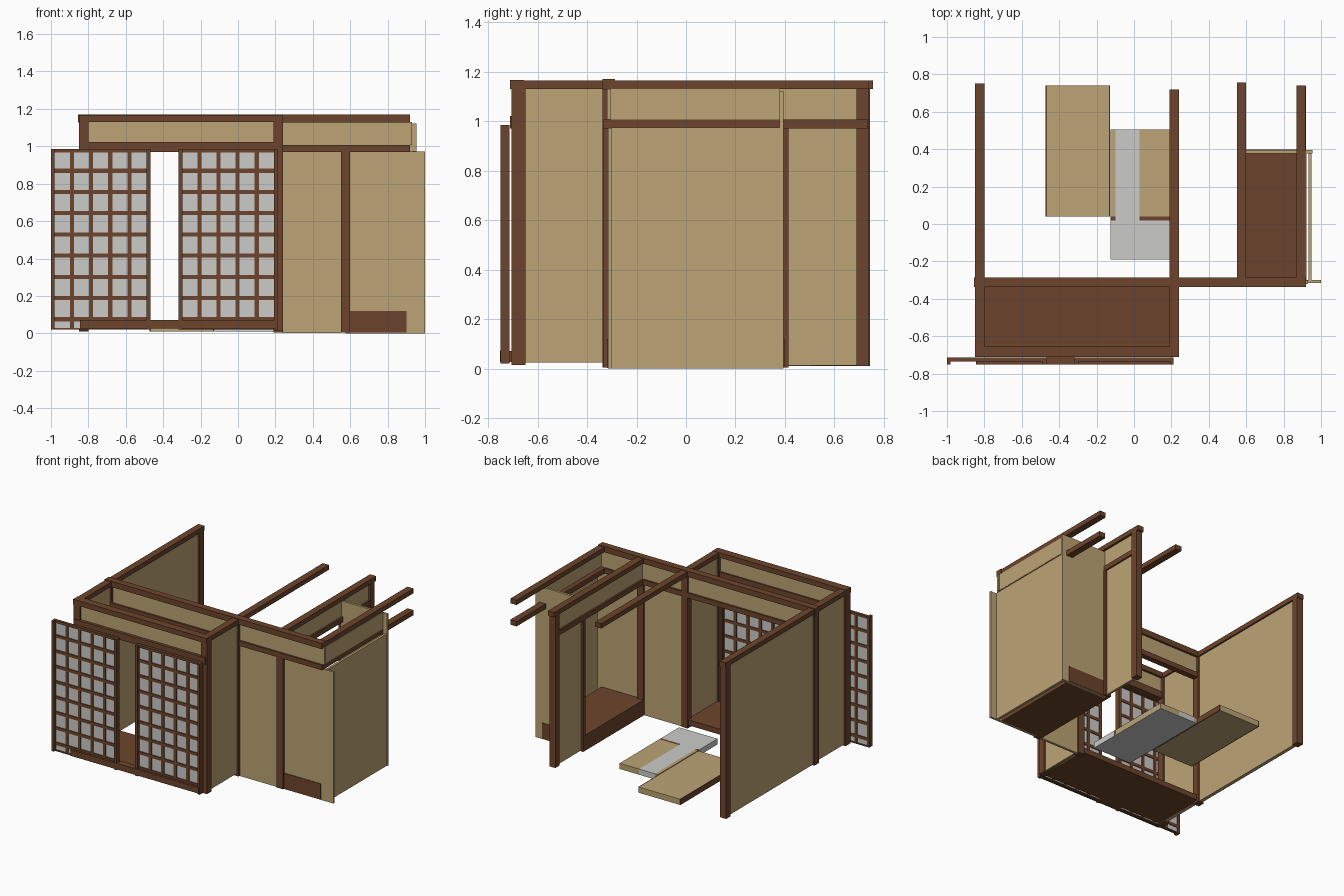
import bpy, bmesh

if "Cube" in bpy.data.objects:
    bpy.data.objects.remove(bpy.data.objects["Cube"])

def mat(name, rgb):
    m = bpy.data.materials.new(name)
    m.diffuse_color = (*rgb, 1)
    m.use_nodes = True
    m.node_tree.nodes["Principled BSDF"].inputs["Base Color"].default_value = m.diffuse_color
    return m

WOOD = mat("brown_wood", (0.152, 0.059, 0.025))
TAN = mat("tan_plaster", (0.503, 0.372, 0.178))
PAPER = mat("grey_paper", (0.6, 0.6, 0.59))

def boxes(name, material, *spans):
    """One object made of boxes, each given as x0, x1, y0, y1, z0, z1."""
    bm = bmesh.new()
    for x0, x1, y0, y1, z0, z1 in spans:
        res = bmesh.ops.create_cube(bm, size=1)
        for v in res["verts"]:
            v.co = ((x0 + x1) / 2 + v.co.x * (x1 - x0),
                    (y0 + y1) / 2 + v.co.y * (y1 - y0),
                    (z0 + z1) / 2 + v.co.z * (z1 - z0))
    me = bpy.data.meshes.new(name)
    bm.to_mesh(me)
    bm.free()
    me.materials.append(material)
    ob = bpy.data.objects.new(name, me)
    bpy.context.collection.objects.link(ob)
    return ob

TOP0, TOP1 = 1.13, 1.165      # top beams
RAIL0, RAIL1 = 0.97, 1.007    # door-height rails

# --- top beams
boxes("left_top_beam", WOOD, (-0.85, -0.80, -0.71, 0.75, TOP0, TOP1))
boxes("middle_top_beam", WOOD, (0.19, 0.24, -0.70, 0.72, TOP0, TOP1))
boxes("closet_top_beam", WOOD, (0.55, 0.60, -0.30, 0.757, TOP0, TOP1))
boxes("right_top_beam", WOOD, (0.868, 0.918, -0.31, 0.74, TOP0, TOP1))
boxes("cross_top_beam", WOOD, (-0.855, 0.92, -0.337, -0.287, TOP0 - 0.002, 1.17))
boxes("alcove_front_top_beam", WOOD, (-0.85, 0.24, -0.712, -0.655, TOP0, TOP1 + 0.002))

# --- door-height rails
boxes("alcove_front_rail", WOOD, (-0.84, 0.23, -0.712, -0.66, RAIL0, 1.022))
boxes("cross_rail", WOOD, (-0.80, 0.92, -0.333, -0.29, RAIL0, RAIL1))
boxes("closet_rail", WOOD, (0.555, 0.595, -0.30, 0.72, RAIL0, RAIL1))
boxes("right_rail", WOOD, (0.87, 0.92, -0.31, 0.737, RAIL0, RAIL1))

# --- posts
for name, x, y0, y1, z0, z1 in (
        ("left_back_post", -0.825, 0.695, 0.745, 0.01, TOP0),
        ("left_middle_post", -0.825, -0.337, -0.287, 0.01, TOP0),
        ("alcove_left_post", -0.825, -0.705, -0.65, 0.015, TOP0),
        ("alcove_right_post", 0.215, -0.705, -0.65, 0.015, TOP0),
        ("middle_post", 0.215, -0.337, -0.29, 0.005, TOP0),
        ("closet_front_post", 0.575, -0.333, -0.287, 0.005, RAIL0),
        ("closet_middle_post", 0.575, 0.39, 0.415, 0.005, RAIL0),
        ("closet_back_post", 0.575, 0.69, 0.74, 0.01, TOP0)):
    boxes(name, WOOD, (x - 0.025, x + 0.025, y0, y1, z0, z1))

# --- plaster walls
boxes("left_wall", TAN, (-0.838, -0.812, -0.29, 0.70, 0.015, TOP0))
boxes("alcove_left_wall", TAN, (-0.838, -0.812, -0.655, -0.33, 0.025, TOP0))
boxes("alcove_right_wall", TAN, (0.202, 0.228, -0.655, -0.33, 0.025, TOP0))
boxes("front_middle_wall", TAN, (0.238, 0.552, -0.32, -0.302, 0.002, RAIL0))
boxes("front_right_wall", TAN, (0.598, 1.0, -0.315, -0.30, 0.0, 0.972))
boxes("right_wall", TAN, (0.933, 0.95, -0.301, 0.385, 0.0, 0.975))
boxes("closet_back_wall", TAN, (0.575, 0.955, 0.378, 0.395, 0.0, 1.122))
boxes("closet_side_wall", TAN, (0.567, 0.583, 0.41, 0.70, 0.012, RAIL0))

# --- small wall strips between rails and top beams
boxes("alcove_front_transom", TAN, (-0.80, 0.19, -0.69, -0.672, 1.02, TOP0))
boxes("cross_transom", TAN, (-0.80, 0.93, -0.32, -0.303, RAIL1, TOP0))
boxes("closet_transom", TAN, (0.567, 0.583, -0.30, 0.70, RAIL1, TOP0))
boxes("right_transom", TAN, (0.905, 0.922, -0.305, 0.38, RAIL1, TOP0))

# --- floors
boxes("alcove_floor", WOOD, (-0.83, 0.22, -0.70, -0.30, 0.025, 0.065))
boxes("closet_floor", WOOD, (0.55, 0.90, -0.319, 0.399, 0.005, 0.12))

# --- floor mats with dark edging
MAT0, MAT1 = 0.01, 0.052
boxes("floor_mat", TAN, (-0.465, -0.135, 0.04, 0.74, MAT0, MAT1))
boxes("floor_mat_edging", WOOD, (-0.472, -0.465, 0.04, 0.74, MAT0, MAT1),
      (-0.135, -0.128, 0.04, 0.74, MAT0, MAT1))
boxes("second_mat", TAN, (0.03, 0.19, 0.04, 0.505, MAT0 + 0.003, MAT1),
      (-0.125, -0.10, 0.04, 0.505, MAT0 + 0.003, MAT1))
boxes("second_mat_edging", WOOD, (0.03, 0.19, 0.02, 0.04, MAT0 + 0.003, MAT1),
      (-0.125, -0.10, 0.02, 0.04, MAT0 + 0.003, MAT1))
boxes("grey_mat", PAPER, (-0.125, 0.19, -0.19, 0.02, MAT0, MAT1),
      (-0.10, 0.03, 0.02, 0.505, MAT0, MAT1),
      (-0.125, 0.19, 0.02, 0.505, MAT0, MAT0 + 0.003))

# --- sliding paper screens: 5 columns, 8 rows and a bottom strip
def screen(name, x0, x1):
    z0, z1, st, bar = 0.02, 0.985, 0.02, 0.011
    spans = [(x0, x0 + st, -0.75, -0.714, z0, z1), (x1 - st, x1, -0.75, -0.714, z0, z1),
             (x0, x1, -0.735, -0.714, 0.967, z1), (x0, x1, -0.735, -0.714, z0, z0 + 0.008)]
    for i in range(1, 5):
        x = x0 + 0.01 + (x1 - x0 - 0.02) * i / 5
        spans.append((x - bar, x + bar, -0.733, -0.715, z0, z1))
    for j in range(8):
        z = 0.075 + 0.1135 * j
        spans.append((x0, x1, -0.734, -0.716, z - bar, z + bar))
    boxes(name + "_frame", WOOD, *spans)
    boxes(name + "_paper", PAPER, (x0 + 0.01, x1 - 0.01, -0.727, -0.721, z0 + 0.004, z1 - 0.005))

screen("left_screen", -1.0, -0.468)
screen("right_screen", -0.318, 0.212)
boxes("screen_sill", WOOD, (-0.845, 0.205, -0.752, -0.736, 0.027, 0.072),
      (-0.468, -0.318, -0.74, -0.70, 0.027, 0.07))
